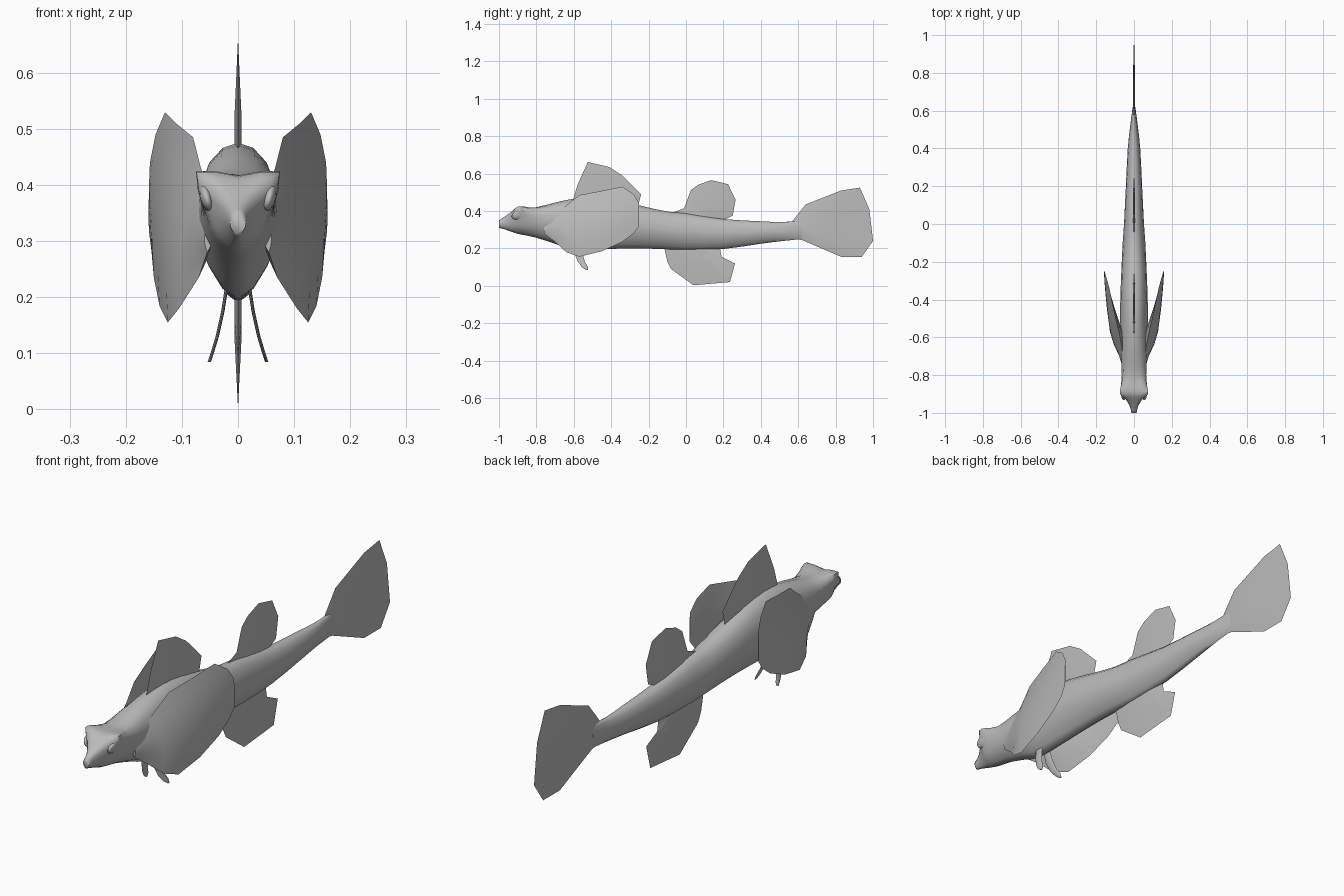
import bpy, bmesh, math
from mathutils import Vector

default_cube = bpy.data.objects.get("Cube")
if default_cube:
    bpy.data.objects.remove(default_cube, do_unlink=True)

grey = bpy.data.materials.new("plain grey")
grey.use_nodes = True
grey.diffuse_color = (0.5, 0.5, 0.5, 1)
grey.node_tree.nodes["Principled BSDF"].inputs["Base Color"].default_value = (0.5, 0.5, 0.5, 1)


def finish(bm, name, sharp_angle=60):
    bmesh.ops.recalc_face_normals(bm, faces=bm.faces[:])
    mesh = bpy.data.meshes.new(name)
    bm.to_mesh(mesh)
    bm.free()
    mesh.materials.append(grey)
    obj = bpy.data.objects.new(name, mesh)
    bpy.context.collection.objects.link(obj)
    bpy.ops.object.select_all(action='DESELECT')
    obj.select_set(True)
    bpy.context.view_layer.objects.active = obj
    bpy.ops.object.shade_smooth_by_angle(angle=math.radians(sharp_angle))
    return obj


def loft(rings, name, sharp_angle=60):
    """Skin a list of closed rings and cap both ends."""
    bm = bmesh.new()
    loops = [[bm.verts.new(point) for point in ring] for ring in rings]
    count = len(loops[0])
    for first, second in zip(loops, loops[1:]):
        for i in range(count):
            j = (i + 1) % count
            bm.faces.new((first[i], first[j], second[j], second[i]))
    bm.faces.new(loops[0])
    bm.faces.new(loops[-1])
    return finish(bm, name, sharp_angle)


def refine(points, closed):
    """Add a smooth midpoint between neighbouring points."""
    result = []
    count = len(points)
    for i in range(count if closed else count - 1):
        if closed:
            a, b, c, d = (points[(i + k) % count] for k in (-1, 0, 1, 2))
        else:
            a, b, c, d = (points[min(max(i + k, 0), count - 1)] for k in (-1, 0, 1, 2))
        result += [b, (b + c) * 0.5625 - (a + d) * 0.0625]
    return result if closed else result + [points[-1]]


# Body and head: y, top, bottom, shoulder half width, middle half width, shoulder drop
DROP = 0.12
sections = [
    (-1.0, .35, .31, .010, .014, DROP),
    (-.97, .37, .302, .016, .02, DROP),
    (-.93, .397, .288, .042, .037, .02),
    (-.9, .415, .278, .074, .054, -.06),
    (-.86, .417, .27, .07, .058, -.02),
    (-.8, .42, .257, .058, .062, .09),
    (-.7, .445, .225, .056, .07, DROP),
    (-.62, .462, .197, .055, .074, DROP),
    (-.5, .475, .195, .05, .074, DROP),
    (-.38, .462, .198, .05, .072, DROP),
    (-.25, .43, .2, .048, .067, DROP),
    (-.1, .397, .195, .04, .06, DROP),
    (0, .388, .19, .035, .053, DROP),
    (.2, .357, .197, .03, .043, DROP),
    (.4, .345, .225, .022, .033, DROP),
    (.52, .341, .24, .013, .02, DROP),
    (.62, .35, .25, .005, .007, DROP),
]
rings = []
for y, top, bottom, shoulder, middle, drop in sections:
    height = top - bottom
    half = [(shoulder, top - drop * height),
            (middle, bottom + height * .52),
            (middle * .7, bottom + height * .22)]
    ring = [Vector((0, y, top))]
    ring += [Vector((x, y, z)) for x, z in half]
    ring += [Vector((0, y, bottom))]
    ring += [Vector((-x, y, z)) for x, z in reversed(half)]
    rings.append(refine(ring, True))
columns = [refine(list(column), False) for column in zip(*rings)]
loft(list(zip(*columns)), "body", 80)


# Upright middle fins: thin rim with a thicker core near the root
def middle_fin(name, outline, root, thickness):
    bm = bmesh.new()
    centre = Vector((0, *root))
    rim = [bm.verts.new((0, y, z)) for y, z in outline]
    count = len(rim)
    for side in (-1, 1):
        core = []
        for vert in rim:
            point = centre.lerp(vert.co, .4)
            core.append(bm.verts.new((side * thickness, point.y, point.z)))
        for i in range(count):
            j = (i + 1) % count
            bm.faces.new((rim[i], rim[j], core[j], core[i]))
        bm.faces.new(core)
    return finish(bm, name)


middle_fin("front_dorsal_fin",
           [(-.61, .44), (-.58, .54), (-.525, .662), (-.41, .635), (-.34, .59),
            (-.24, .49), (-.26, .41)], (-.42, .44), .006)
middle_fin("rear_dorsal_fin",
           [(-.1, .38), (-.01, .415), (.025, .51), (.065, .54), (.135, .565),
            (.225, .543), (.265, .46), (.25, .375), (.2, .35), (.1, .33)], (.08, .36), .006)
middle_fin("belly_fin",
           [(-.12, .22), (-.1, .13), (-.08, .09), (.04, .003), (.235, .02),
            (.262, .12), (.19, .155), (.18, .21), (.05, .23)], (.04, .2), .006)
middle_fin("tail_fin",
           [(.56, .335), (.6, .385), (.64, .435), (.83, .51), (.93, .525), (.98, .41),
            (1, .24), (.94, .155), (.83, .155), (.62, .245), (.56, .255)], (.6, .3), .006)

# Side fins: cupped shells swept back, thick at the root
# y, low, high, x at the low edge, x at the high edge, outward bulge, inner thickness
side_sections = [
    (-.76, .28, .33, .055, .055, .005, .01),
    (-.7, .235, .39, .07, .058, .014, .02),
    (-.64, .18, .43, .105, .066, .016, .035),
    (-.57, .155, .485, .125, .08, .02, .04),
    (-.45, .185, .508, .14, .108, .016, .02),
    (-.34, .235, .53, .15, .13, .012, .004),
    (-.28, .28, .49, .154, .147, .007, .002),
    (-.25, .32, .44, .159, .157, .001, .002),
]
for side, label in ((1, "left"), (-1, "right")):
    rings = []
    for y, low, high, x_low, x_high, bulge, inner in side_sections:
        def edge(t, offset):
            arch = math.sin(math.pi * t)
            x = x_low + (x_high - x_low) * t + offset * arch
            return Vector((side * x, y, low + (high - low) * t))
        steps = [i / 6 for i in range(7)]
        rings.append([edge(t, bulge) for t in steps]
                     + [edge(t, -inner) for t in reversed(steps[1:-1])])
    loft(rings, label + "_side_fin")

    # Slim feelers under the chest
    rings = []
    for x, y, z, wide in ((.02, -.58, .22, .02), (.027, -.575, .175, .021),
                          (.037, -.56, .13, .019), (.046, -.54, .1, .016),
                          (.051, -.53, .085, .006)):
        rings.append([(side * (x + .003 * math.cos(a)), y + wide * math.sin(a), z)
                      for a in (math.tau * i / 8 for i in range(8))])
    loft(rings, label + "_feeler")

    # Eyes
    bpy.ops.mesh.primitive_uv_sphere_add(segments=16, ring_count=10, radius=1,
                                         location=(side * .056, -.897, .378),
                                         rotation=(math.radians(15), side * math.radians(15), 0))
    eye = bpy.context.object
    eye.name = label + "_eye"
    eye.scale = (.012, .036, .024)
    eye.data.materials.append(grey)
    bpy.ops.object.shade_smooth()
